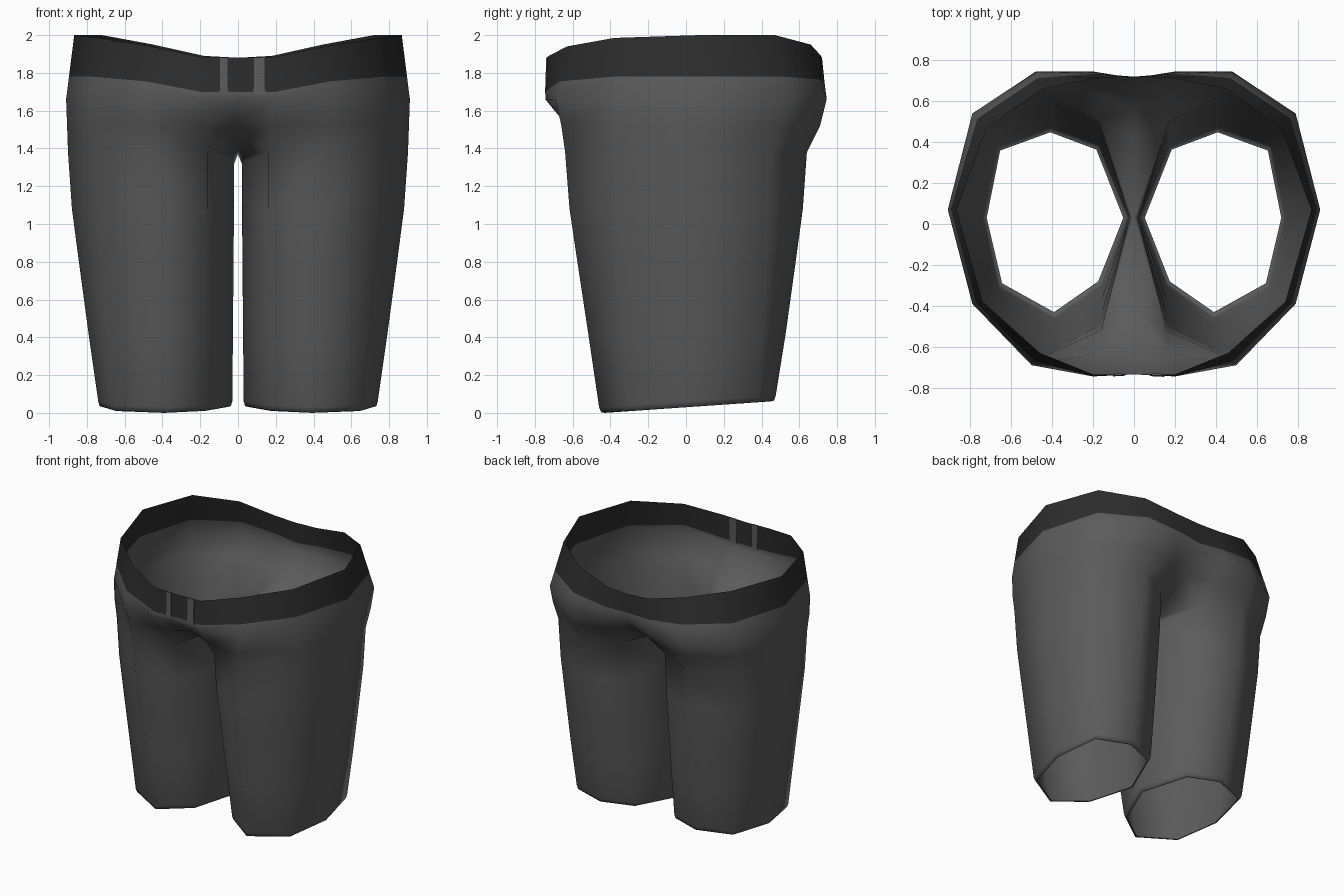
import bpy
import bmesh
from mathutils import Vector

if "Cube" in bpy.data.objects:
    bpy.data.objects.remove(bpy.data.objects["Cube"], do_unlink=True)


def make_material(name, value):
    mat = bpy.data.materials.new(name)
    mat.use_nodes = True
    colour = (value, value, value, 1.0)
    mat.diffuse_color = colour
    shader = mat.node_tree.nodes["Principled BSDF"]
    shader.inputs["Base Color"].default_value = colour
    shader.inputs["Roughness"].default_value = 0.9
    return mat


fabric = make_material("grey fabric", 0.105)
band = make_material("dark waistband", 0.026)

# Outlines of the left half, running front centre -> outer side -> back centre
CROTCH = [(0, -.42), (.16, -.52), (.45, -.64), (.76, -.4), (.9, .04),
          (.78, .45), (.45, .64), (.17, .5), (0, .42)]
HIPS = [(0, -.6), (.17, -.63), (.47, -.66), (.78, -.4), (.905, .05),
        (.79, .5), (.47, .71), (.18, .64), (0, .57)]
WIDEST = [(0, -.735), (.2, -.745), (.5, -.69), (.79, -.39), (.91, .07),
          (.79, .54), (.48, .745), (.2, .745), (0, .71)]
WAIST = [(0, -.735, 1.88), (.2, -.735, 1.885), (.46, -.63, 1.94),
         (.74, -.38, 1.985), (.867, .07, 2), (.72, .47, 2),
         (.45, .66, 1.95), (.18, .715, 1.89), (0, .72, 1.88)]
BAND_HEIGHTS = [1.7, 1.7, 1.755, 1.78, 1.78, 1.78, 1.765, 1.74, 1.73]
# Leg opening, front inner -> outer -> back inner -> inseam
HEM = [(.16, -.3), (.39, -.46), (.66, -.31), (.74, .03),
       (.67, .38), (.41, .475), (.17, .385), (.03, .03)]


def lift(outline, z, centre_rise=0.0):
    """Place an outline at height z, raising its two centre points."""
    return [Vector((x, y, z + (centre_rise if x == 0 else 0)))
            for x, y in outline]


def bridge(bm, lower, upper, index, closed=False):
    """Skin two rows of vertices with quads facing outwards."""
    count = len(lower)
    for i in range(count if closed else count - 1):
        j = (i + 1) % count
        face = bm.faces.new((lower[i], lower[j], upper[j], upper[i]))
        face.material_index = index
        face.smooth = True


def add_row(bm, points):
    return [bm.verts.new(p) for p in points]


def smooth(obj):
    bpy.ops.object.select_all(action="DESELECT")
    obj.select_set(True)
    bpy.context.view_layer.objects.active = obj
    bpy.ops.object.shade_smooth_by_angle(angle=1.4)


# Pelvis rows
bm = bmesh.new()
crotch_points = lift(CROTCH, 1.38, 0.07)
widest_points = lift(WIDEST, 1.66)
waist_points = [Vector(p) for p in WAIST]
band_points = []
for low, high, z in zip(widest_points, waist_points, BAND_HEIGHTS):
    band_points.append(low.lerp(high, (z - low.z) / (high.z - low.z)))

crotch = add_row(bm, crotch_points)
hips = add_row(bm, lift(HIPS, 1.52, 0.03))
widest = add_row(bm, widest_points)
seam = add_row(bm, band_points)
waist = add_row(bm, waist_points)
bridge(bm, crotch, hips, 0)
bridge(bm, hips, widest, 0)
bridge(bm, widest, seam, 0)
bridge(bm, seam, waist, 1)

# Crotch gusset between the legs
gusset = bm.verts.new((0, .03, 1.37))
inseam = bm.verts.new((.02, .03, 1.32))
for corners in ((gusset, crotch[1], crotch[0]), (gusset, inseam, crotch[1]),
                (gusset, crotch[-1], crotch[-2]), (gusset, crotch[-2], inseam)):
    bm.faces.new(corners).smooth = True

# Tapered leg with a sloping hem and a narrow turned-in lip
thigh = crotch[1:-1] + [inseam]
thigh_points = [v.co.copy() for v in thigh]
hem_points = [Vector((x, y, .06 + .065 * y)) for x, y in HEM]
upper = thigh
for z, taper in ((1.08, .13), (.8, .36), (.42, .68), (None, 1)):
    points = []
    for top, hem in zip(thigh_points, hem_points):
        p = top.lerp(hem, taper)
        if z is not None:
            p.z = z
        points.append(p)
    lower = add_row(bm, points)
    bridge(bm, lower, upper, 0, closed=True)
    upper = lower
middle = sum(hem_points, Vector()) / len(hem_points)
for inset, drop in ((.02, .026), (.06, .03)):
    lip = add_row(bm, [p.lerp(middle, inset) for p in hem_points])
    for vert, p in zip(lip, hem_points):
        vert.co.z = p.z - drop
    bridge(bm, lip, upper, 0, closed=True)
    upper = lip

bmesh.ops.recalc_face_normals(bm, faces=bm.faces)
mesh = bpy.data.meshes.new("shorts")
bm.to_mesh(mesh)
bm.free()
shorts = bpy.data.objects.new("shorts", mesh)
bpy.context.collection.objects.link(shorts)
mesh.materials.append(fabric)
mesh.materials.append(band)
smooth(shorts)
mirror = shorts.modifiers.new("mirror", "MIRROR")
mirror.use_clip = True
mirror.merge_threshold = 0.001


# Two pale stripes on the front of the band, visible inside and out
def front_stripe(name, x_min, x_max):
    bm = bmesh.new()
    rows = []
    for z, spread in ((1.69, .008), (1.72, 0), (1.881, 0)):
        rows.append([])
        for x in (x_min - spread, x_max + spread):
            y = -.735 - abs(x) * .05 * (1.89 - z) / .2
            rows[-1].append(bm.verts.new((x, y, z)))
    for low, high in zip(rows, rows[1:]):
        bm.faces.new((low[0], low[1], high[1], high[0]))
    mesh = bpy.data.meshes.new(name)
    bm.to_mesh(mesh)
    bm.free()
    mesh.materials.append(fabric)
    stripe = bpy.data.objects.new(name, mesh)
    bpy.context.collection.objects.link(stripe)
    solid = stripe.modifiers.new("thickness", "SOLIDIFY")
    solid.thickness = 0.009
    solid.offset = 0


front_stripe("right_front_stripe", -.095, -.055)
front_stripe("left_front_stripe", .085, .14)
